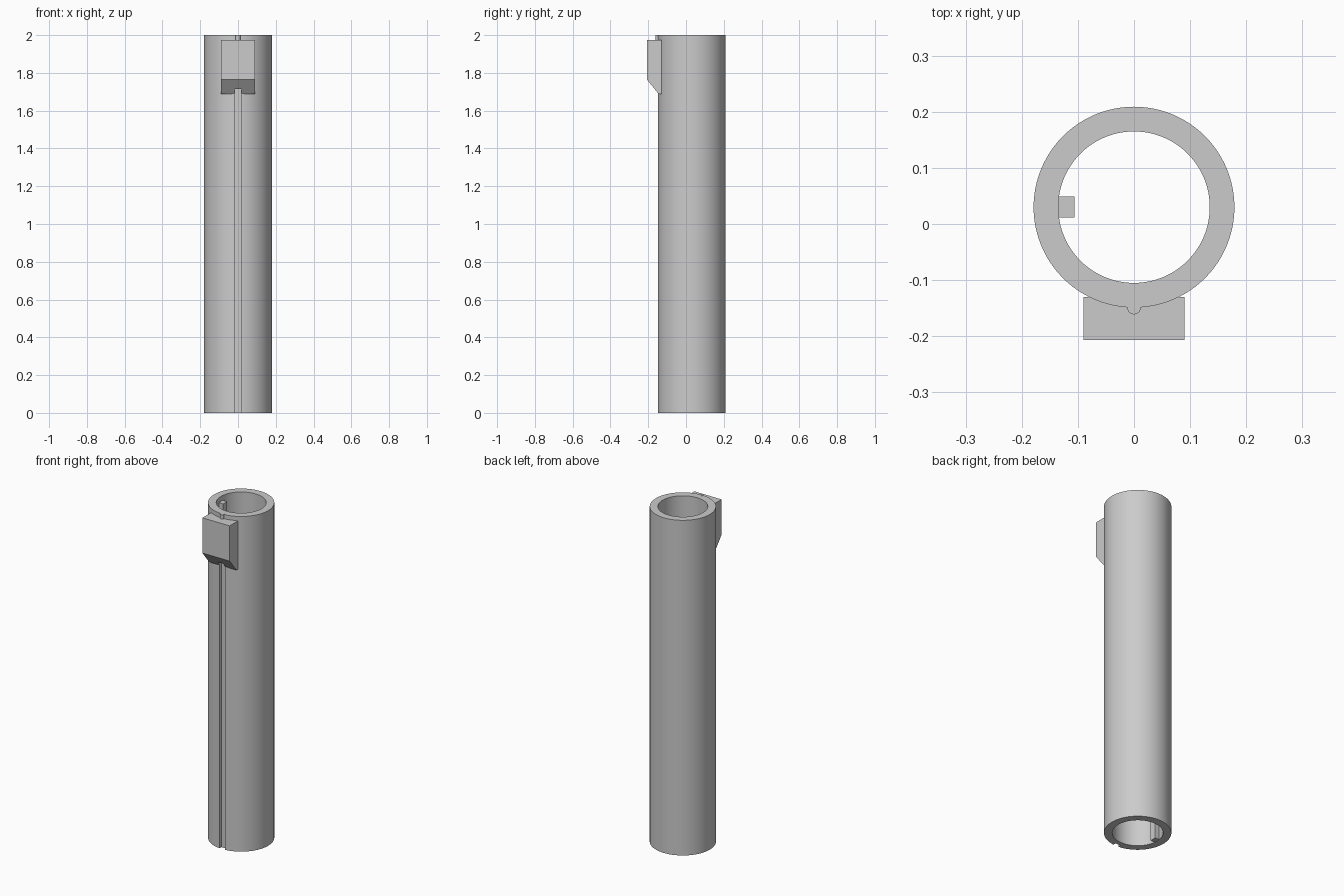
import bpy, bmesh, math

cube = bpy.data.objects.get("Cube")
if cube:
    bpy.data.objects.remove(cube, do_unlink=True)

AXIS_Y = 0.03      # tube axis
OUTER, INNER = 0.179, 0.135
PIN_Y = AXIS_Y - OUTER

grey = bpy.data.materials.new("grey")
grey.use_nodes = True
grey.diffuse_color = (0.6, 0.6, 0.6, 1)
grey.node_tree.nodes["Principled BSDF"].inputs["Base Color"].default_value = (0.6, 0.6, 0.6, 1)


def prism(name, points, direction):
    """Extrude a closed polygon along a direction."""
    bm = bmesh.new()
    face = bm.faces.new([bm.verts.new(p) for p in points])
    moved = bmesh.ops.extrude_face_region(bm, geom=[face])["geom"]
    bmesh.ops.translate(bm, vec=direction, verts=[v for v in moved if isinstance(v, bmesh.types.BMVert)])
    bmesh.ops.recalc_face_normals(bm, faces=bm.faces)
    mesh = bpy.data.meshes.new(name)
    bm.to_mesh(mesh)
    bm.free()
    mesh.materials.append(grey)
    obj = bpy.data.objects.new(name, mesh)
    bpy.context.collection.objects.link(obj)
    return obj


def box(name, x, y, z):
    corners = [(x[0], y[0], z[0]), (x[1], y[0], z[0]), (x[1], y[1], z[0]), (x[0], y[1], z[0])]
    return prism(name, corners, (0, 0, z[1] - z[0]))


def cylinder(name, radius, y, z, sides):
    ring = [(radius * math.cos(a), y + radius * math.sin(a), z[0])
            for a in (2 * math.pi * i / sides for i in range(sides))]
    return prism(name, ring, (0, 0, z[1] - z[0]))


def cut(obj, cutter):
    mod = obj.modifiers.new("cut", 'BOOLEAN')
    mod.operation = 'DIFFERENCE'
    mod.solver = 'EXACT'
    mod.object = cutter


def apply_and_smooth(obj):
    bpy.ops.object.select_all(action='DESELECT')
    obj.select_set(True)
    bpy.context.view_layer.objects.active = obj
    for mod in list(obj.modifiers):
        bpy.ops.object.modifier_apply(modifier=mod.name)
    bpy.ops.object.shade_smooth_by_angle(angle=math.radians(30))


# Helpers: tube bore, outer envelope and square front channel
bore = cylinder("bore_cutter", INNER, AXIS_Y, (-0.1, 2.1), 96)
envelope = cylinder("envelope_cutter", OUTER - 0.002, AXIS_Y, (-0.1, 2.1), 96)
channel = box("channel_cutter", (-0.018, 0.018), (PIN_Y - 0.018, PIN_Y + 0.018), (-0.1, 1.9))

# Main tube with a front groove
tube = cylinder("tube", OUTER, AXIS_Y, (0, 2), 96)
cut(tube, bore)
cut(tube, channel)

# Front block with a sloped underside, fitted to the tube
profile = [(-0.207, 1.975), (-0.207, 1.765), (-0.144, 1.687), (-0.13, 1.687), (-0.13, 1.975)]
block = prism("front_block", [(-0.09, y, z) for y, z in profile], (0.18, 0, 0))
cut(block, envelope)
cut(block, channel)

# Pin standing out of the block
pin = cylinder("pin", 0.012, PIN_Y, (1.88, 2.0005), 32)

# Key along the inside of the bore
key = box("inner_key", (-0.139, -0.106), (0.012, 0.049), (0.001, 1.97))

for part in (tube, block, pin, key):
    apply_and_smooth(part)
for helper in (bore, envelope, channel):
    bpy.data.objects.remove(helper, do_unlink=True)
